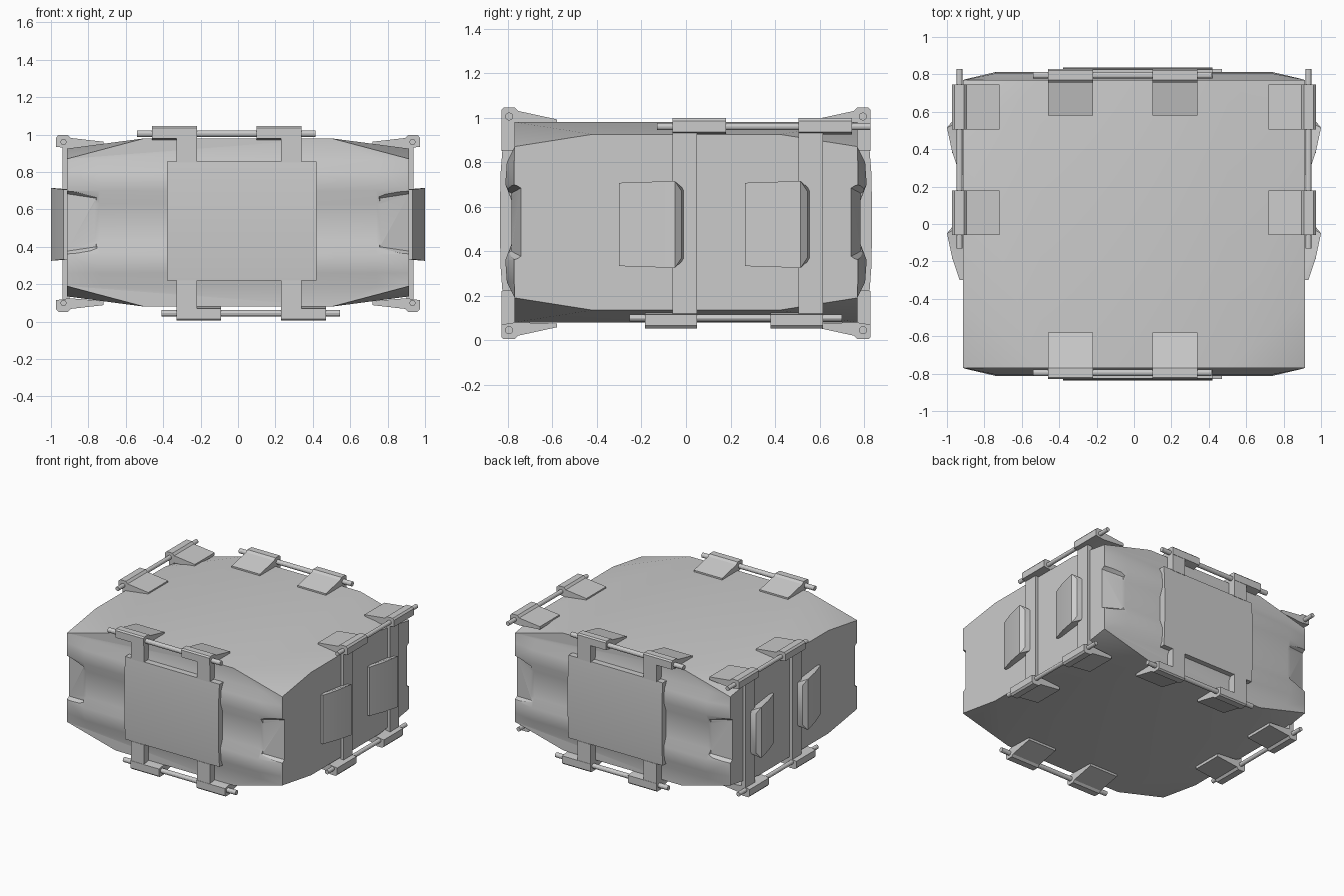
import bpy, bmesh, math
from mathutils import Vector

if "Cube" in bpy.data.objects:
    bpy.data.objects.remove(bpy.data.objects["Cube"])

MID = 0.525  # mirror height for lower fittings


def finish(name, bm, smooth=True):
    bmesh.ops.recalc_face_normals(bm, faces=bm.faces)
    me = bpy.data.meshes.new(name)
    bm.to_mesh(me)
    bm.free()
    ob = bpy.data.objects.new(name, me)
    bpy.context.collection.objects.link(ob)
    if smooth:
        shade(ob)
    return ob


def activate(ob):
    bpy.ops.object.select_all(action='DESELECT')
    ob.select_set(True)
    bpy.context.view_layer.objects.active = ob


def shade(ob):
    activate(ob)
    bpy.ops.object.shade_smooth_by_angle(angle=math.radians(28))


def hull(name, pts, smooth=True):
    bm = bmesh.new()
    for p in pts:
        bm.verts.new(p)
    bmesh.ops.convex_hull(bm, input=bm.verts)
    bmesh.ops.dissolve_limit(bm, angle_limit=0.01, verts=bm.verts, edges=bm.edges)
    return finish(name, bm, smooth)


def place(side, s, a, out, z):
    """a runs along the face, out points away from the centre."""
    return (a, s * out, z) if side == 'y' else (s * out, a, z)


def loft(name, rings, smooth=True):
    bm = bmesh.new()
    vs = [[bm.verts.new(p) for p in r] for r in rings]
    n = len(vs[0])
    for r0, r1 in zip(vs, vs[1:]):
        for i in range(n):
            j = (i + 1) % n
            bm.faces.new((r0[i], r0[j], r1[j], r1[i]))
    bm.faces.new(vs[0])
    bm.faces.new(vs[-1])
    return finish(name, bm, smooth)


def prism(name, side, s, a0, a1, prof, flip=False):
    return loft(name, [[place(side, s, a, o, 2 * MID - z if flip else z)
                        for o, z in prof] for a in (a0, a1)])


def rod(name, side, s, a0, a1, out, z, r):
    prof = [(out + r * math.cos(t * math.pi / 6), z + r * math.sin(t * math.pi / 6))
            for t in range(12)]
    return prism(name, side, s, a0, a1, prof)


def boolean(ob, other, op):
    m = ob.modifiers.new(op, 'BOOLEAN')
    m.operation, m.object, m.solver = op, other, 'EXACT'
    activate(ob)
    bpy.ops.object.modifier_apply(modifier=m.name)
    bpy.data.objects.remove(other)


# Padded body: flat crown with drooping corners, top and bottom
pts = []
for sx in (-1, 1):
    for sy in (-1, 1):
        for sz in (-1, 1):
            for x, y, h in ((.5, .77, .45), (.915, .42, .395), (.915, .77, .34)):
                pts.append((sx * x, sy * y, .53 + sz * h))
body = hull("body", pts, False)

# Bulging front and back faces with a horizontal groove
bulge = [(.70, .87), (.77, .87), (.805, .80), (.812, .70), (.785, .63),
         (.785, .43), (.812, .36), (.805, .26), (.77, .19), (.70, .19)]
for s in (-1, 1):
    rings = [[(x, s * (min(o, .772) if abs(x) > .8 else o), z) for o, z in bulge]
             for x in (-.91, -.74, .74, .91)]
    boolean(body, loft("face_bulge", rings, False), 'UNION')

# Scooped hand holds at the four vertical corners
for sx in (-1, 1):
    for sy in (-1, 1):
        sc = [(.76, .785, .40), (.76, .785, .66), (.96, .73, .37), (.96, .73, .69),
              (.72, .86, .36), (.72, .86, .70), (.96, .86, .32), (.96, .86, .74)]
        boolean(body, hull("scoop", [(sx * x, sy * y, z) for x, y, z in sc], False),
                'DIFFERENCE')
shade(body)

# Clip profiles (outward, height): knuckle round the rod plus a flap over the lid
clip_y = [(.83, .98), (.83, 1.035), (.82, 1.045), (.77, 1.045), (.755, 1.03),
          (.58, .992), (.58, .975), (.765, .97)]
clip_x = [(.972, .935), (.972, .985), (.96, .998), (.91, .998), (.895, .982),
          (.72, .962), (.72, .94), (.90, .925)]
panel = [(.75, .22), (.825, .22), (.834, .34), (.836, .54), (.834, .74),
         (.825, .855), (.75, .855)]


def box(o0, o1, z0, z1):
    return [(o0, z0), (o1, z0), (o1, z1), (o0, z1)]


for s, tag in ((-1, "front"), (1, "back")):
    prism(tag + "_panel", 'y', s, -.38, .42, panel)
    rod(tag + "_upper_rod", 'y', s, -.54, .415, .795, 1.005, .018)
    rod(tag + "_lower_rod", 'y', s, -.41, .545, .795, .045, .018)
    for a in (-.33, .23):
        prism(tag + "_strap", 'y', s, a, a + .11, box(.765, .805, .05, 1.0))
        prism(tag + "_upper_tab", 'y', s, a, a + .11, box(.77, .828, .85, 1.0))
        prism(tag + "_lower_tab", 'y', s, a, a + .11, box(.77, .828, .04, .22))
        prism(tag + "_upper_clip", 'y', s, a - .13, a + .11, clip_y)
        prism(tag + "_lower_clip", 'y', s, a, a + .24, clip_y, True)
        # matching flap width under the base
for s, tag in ((-1, "left"), (1, "right")):
    rod(tag + "_upper_rod", 'x', s, -.13, .83, .933, .96, .016)
    rod(tag + "_lower_rod", 'x', s, -.255, .70, .933, .10, .016)
    for a in (-.06, .505):
        prism(tag + "_strap", 'x', s, a, a + .11, box(.90, .938, .08, .985))
        prism(tag + "_upper_clip", 'x', s, a, a + .24, clip_x)
        prism(tag + "_lower_clip", 'x', s, a - .125, a + .11, clip_x, True)
        # Wedge pads rising towards each strap
        pad = [(a + dy, o, .52 + k * h) for k in (-1, 1) for dy, o, h in
               ((-.24, .90, .187), (-.24, .932, .187), (-.12, .972, .191),
                (.01, 1.0, .195), (.04, .975, .15), (.06, .90, .15))]
        hull(tag + "_pad", [place('x', s, *p) for p in pad])
